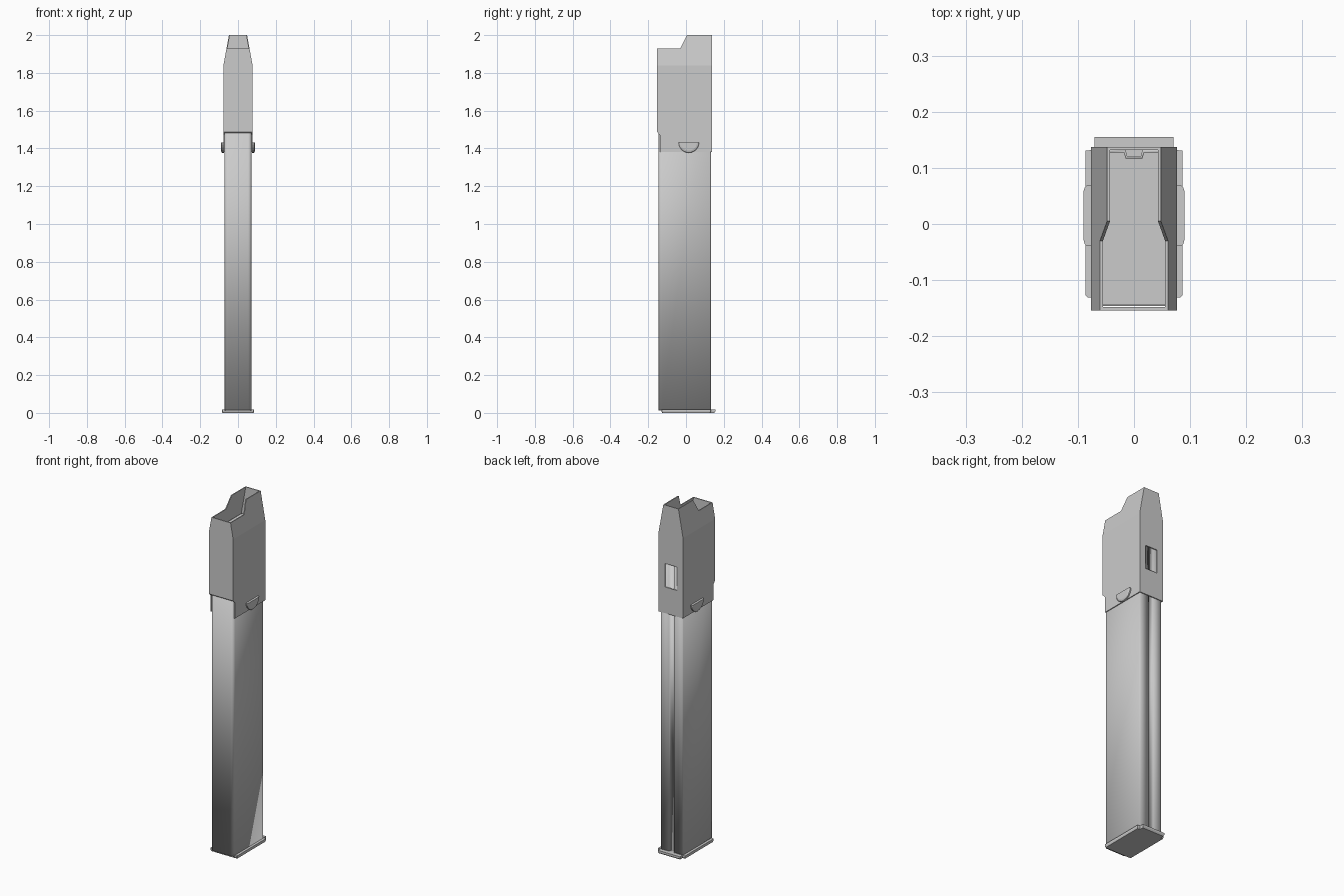
import bpy, bmesh, math

if "Cube" in bpy.data.objects:
    bpy.data.objects.remove(bpy.data.objects["Cube"])


def new_object(name, bm):
    mesh = bpy.data.meshes.new(name)
    bm.to_mesh(mesh)
    bm.free()
    ob = bpy.data.objects.new(name, mesh)
    bpy.context.collection.objects.link(ob)
    return ob


def loft(name, rings, caps=True):
    """Join point rings of equal length into a skin, optionally capped."""
    bm = bmesh.new()
    vs = [[bm.verts.new(p) for p in ring] for ring in rings]
    n = len(rings[0])
    for low, high in zip(vs, vs[1:]):
        for i in range(n):
            j = (i + 1) % n
            bm.faces.new((low[i], low[j], high[j], high[i]))
    if caps:
        bm.faces.new(vs[0][::-1])
        bm.faces.new(vs[-1])
        bmesh.ops.recalc_face_normals(bm, faces=bm.faces)
    return new_object(name, bm)


def prism_y(name, pts, y0, y1):
    return loft(name, [[(x, y, z) for x, z in pts] for y in (y0, y1)])


def prism_x(name, pts, x0, x1):
    return loft(name, [[(x, y, z) for y, z in pts] for x in (x0, x1)])


def cut(target, cutter):
    """Boolean difference, then remove the cutter."""
    mod = target.modifiers.new("cut", 'BOOLEAN')
    mod.operation, mod.solver, mod.object = 'DIFFERENCE', 'EXACT', cutter
    bpy.context.view_layer.objects.active = target
    bpy.ops.object.modifier_apply(modifier=mod.name)
    bpy.data.objects.remove(cutter)


def mirrored(half):
    return half + [(-x, v) for x, v in reversed(half)]


# Long hollow body: rounded front corners and a groove down the back
W, F, B, R = 0.0715, -0.1465, 0.1315, 0.018
half = [(W - R + R * math.sin(math.radians(a)), F + R - R * math.cos(math.radians(a)))
        for a in range(0, 91, 15)]
half += [(W, B - 0.005), (W - 0.005, B), (0.015, B), (0.012, 0.121)]
outline = mirrored(half)
body = loft("body_tube", [[(x, y, z) for x, y in outline] for z in (0.016, 1.84)], caps=False)
sol = body.modifiers.new("wall", 'SOLIDIFY')
sol.thickness, sol.offset = 0.004, -1
sol.use_even_offset = True
bpy.ops.object.select_all(action='DESELECT')
body.select_set(True)
bpy.context.view_layer.objects.active = body
bpy.ops.object.shade_smooth_by_angle(angle=math.radians(30))

# Upper casing: tapered sleeve, hollowed out
casing = prism_y("upper_casing", mirrored([(0.077, 1.38), (0.077, 1.84), (0.048, 2.0)]),
                 -0.154, 0.137)
cut(casing, prism_y("hollow", mirrored([(0.072, 1.2), (0.072, 1.838), (0.0247, 2.1)]),
                    -0.148, 0.132))
# Lowered front lip with a sloped step
cut(casing, prism_x("lip_cut", [(-0.3, 1.93), (-0.03, 1.93), (0.005, 2.0), (0.055, 2.1),
                                (-0.3, 2.1)], -0.2, 0.2))
# Short front skirt, with the sides reaching lower
cut(casing, prism_x("skirt_cut", [(-0.3, 1.3), (-0.138, 1.3), (-0.138, 1.47),
                                  (-0.153, 1.487), (-0.3, 1.487)], -0.2, 0.2))
# Window in the back
cut(casing, prism_y("window_cut", mirrored([(0.038, 1.53), (0.038, 1.665)]), 0.12, 0.2))

# Half-round stops on both sides
for side, name in ((1, "right_stop"), (-1, "left_stop")):
    rings = []
    for x, r in ((0.074, 0.054), (0.084, 0.054), (0.088, 0.05), (0.09, 0.043)):
        rings.append([(side * x, 0.015 - r * math.cos(math.pi * k / 12),
                       1.431 - r * math.sin(math.pi * k / 12)) for k in range(13)])
    stop = loft(name, rings)

# Base plate: side flanges and a narrower rear tab
plate = mirrored([(0.082, -0.131), (0.086, -0.127), (0.086, 0.131), (0.07, 0.132), (0.07, 0.155)])
levels = ((0.0, 0.965), (0.008, 1.0), (0.018, 1.0))
loft("base_plate", [[(x * s, y * s, z) for x, y in plate] for z, s in levels])
# Closing floor under the body front
loft("base_floor", [[(x, y, z) for x, y in outline] for z in (0.012, 0.02)])
